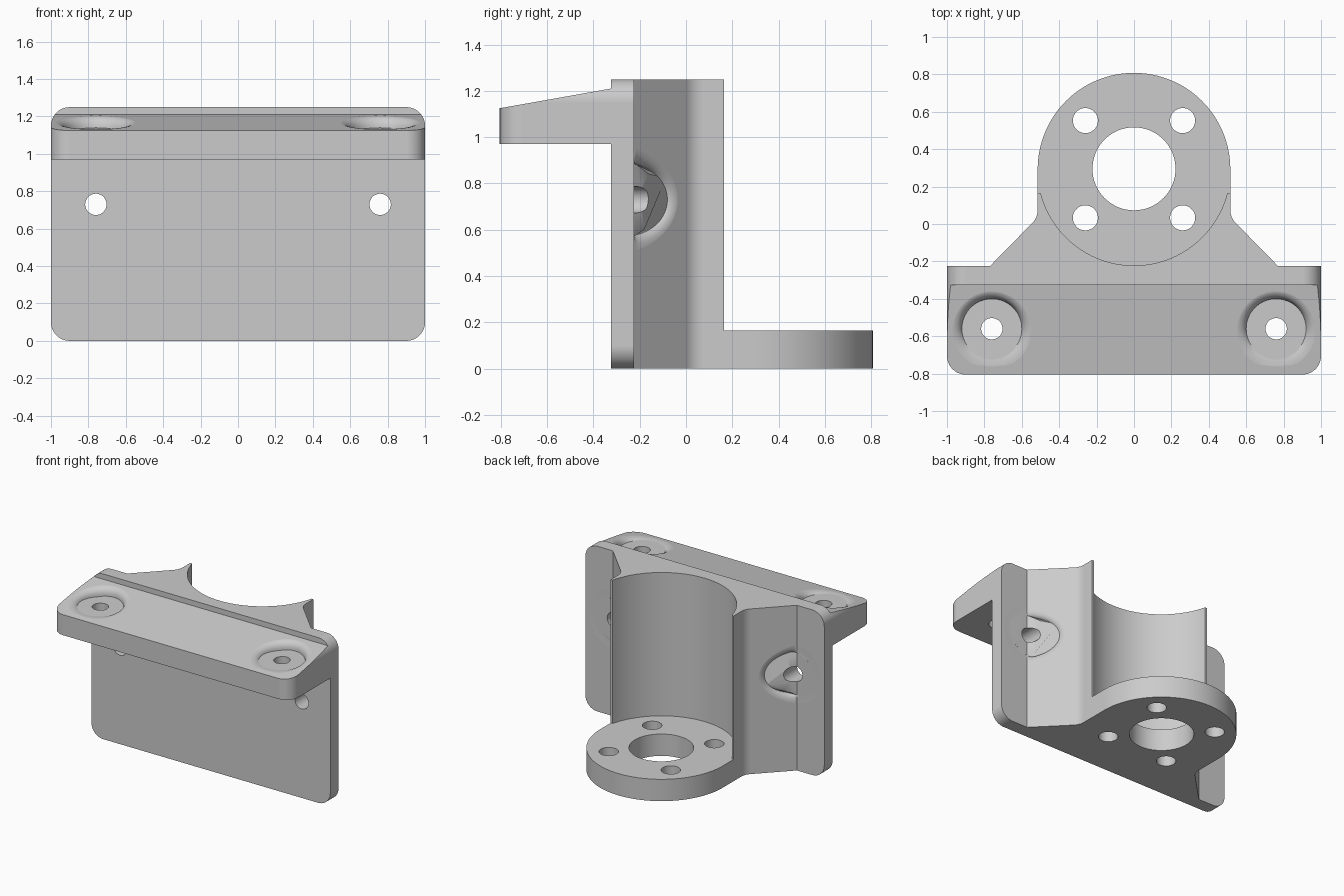
import bpy, bmesh
from math import sin, cos, tan, atan, pi, asin
from mathutils import Vector

cube = bpy.data.objects.get("Cube")
if cube:
    bpy.data.objects.remove(cube)

GREY = bpy.data.materials.new("plain grey")
GREY.use_nodes = True
GREY.diffuse_color = (0.6, 0.6, 0.6, 1)
GREY.node_tree.nodes["Principled BSDF"].inputs["Base Color"].default_value = (0.6, 0.6, 0.6, 1)

# Mapping of (u, v, w) to the world; w is the extrusion direction
ALONG_Z = lambda u, v, w: (u, v, w)
ALONG_Y = lambda u, v, w: (u, w, v)
ALONG_X = lambda u, v, w: (w, u, v)


def finish(bm, name):
    bmesh.ops.recalc_face_normals(bm, faces=bm.faces)
    mesh = bpy.data.meshes.new(name)
    bm.to_mesh(mesh)
    bm.free()
    mesh.materials.append(GREY)
    ob = bpy.data.objects.new(name, mesh)
    bpy.context.collection.objects.link(ob)
    return ob


def loft(bm, rings):
    """Closed solid through rings of equal point count."""
    loops = [[bm.verts.new(p) for p in ring] for ring in rings]
    n = len(loops[0])
    for a, b in zip(loops, loops[1:]):
        for i in range(n):
            j = (i + 1) % n
            bm.faces.new((a[i], a[j], b[j], b[i]))
    bm.faces.new(loops[0])
    bm.faces.new(loops[-1])


def prism(name, outline, low, high, place):
    bm = bmesh.new()
    loft(bm, [[place(u, v, w) for u, v in outline] for w in (low, high)])
    return finish(bm, name)


def arc(cx, cy, r, start, end, steps):
    return [(cx + r * cos(start + (end - start) * i / steps),
             cy + r * sin(start + (end - start) * i / steps)) for i in range(steps + 1)]


def circle(cx, cy, r):
    return arc(cx, cy, r, 0, 2 * pi, 64)[:-1]


def fillet(before, corner, after, r, steps=10):
    """Points of a rounded corner: an arc tangent to both sides."""
    p = Vector(corner)
    da, db = (Vector(before) - p).normalized(), (Vector(after) - p).normalized()
    half = da.angle(db) / 2
    centre = p + (da + db).normalized() * (r / sin(half))
    start = p + da * (r / tan(half)) - centre
    end = p + db * (r / tan(half)) - centre
    turn = start.angle(end)
    points = []
    for i in range(steps + 1):
        t = i / steps
        points.append(tuple(centre + (start * sin((1 - t) * turn) + end * sin(t * turn)) / sin(turn)))
    return points


def rounded_rect(x, low, high, r):
    pts = [(-x, low), (x, low), (x, high), (-x, high)]
    return [q for i in range(4) for q in fillet(pts[i - 1], pts[i], pts[(i + 1) % 4], r)]


def combine(target, tool, operation):
    mod = target.modifiers.new("cut", 'BOOLEAN')
    mod.operation, mod.solver, mod.object = operation, 'EXACT', tool
    bpy.context.view_layer.objects.active = target
    bpy.ops.object.modifier_apply(modifier=mod.name)
    bpy.data.objects.remove(tool)


def screw_recess(name, side, cv, base, height, place):
    """Flat round seat whose rim is rolled over into the surface height(u, v)."""
    cu, r0, roll, steps, n = 0.76, 0.16, 0.068, 8, 72
    rings = [[] for _ in range(steps + 2)]
    for k in range(n):
        c, s = cos(2 * pi * k / n), sin(2 * pi * k / n)
        rise = lambda r: height(cu + r * c, cv + r * s)
        h = max(0, rise(r0))
        slope = atan((rise(r0 + 0.01) - rise(r0)) / 0.01)
        reach = roll * tan((pi / 2 - slope) / 2)
        lean = reach * max(0, 1 - h / reach) / 2
        p0 = Vector((r0, max(0, h - reach)))
        p1 = Vector((r0 + lean * cos(slope), max(0, h + lean * sin(slope))))
        p2 = Vector((r0 + reach * cos(slope), max(0, h + reach * sin(slope)) + 0.0015))
        for i in range(steps + 1):
            t = i / steps
            q = p0 * (1 - t) ** 2 + p1 * 2 * t * (1 - t) + p2 * t * t
            rings[i].append(place(side * (cu + q.x * c), cv + q.x * s, base + q.y))
        rings[-1].append(place(side * (cu + p2.x * c), cv + p2.x * s, base + 0.4))
    bm = bmesh.new()
    loft(bm, rings)
    return finish(bm, name)


# Wall plate with sloping shelf, in side profile
section = [(-0.325, 0), (-0.225, 0), (-0.225, 1.25), (-0.325, 1.25),
           (-0.325, 1.21), (-0.805, 1.125), (-0.805, 0.97), (-0.325, 0.97)]
bracket = prism("mounting_bracket", section, -1, 1, ALONG_X)
combine(bracket, prism("front_rounding", rounded_rect(1, 0, 1.25, 0.1), -1.2, 0.4, ALONG_Y), 'INTERSECT')
combine(bracket, prism("plan_rounding", rounded_rect(1, -0.805, 0.6, 0.1), -0.2, 1.5, ALONG_Z), 'INTERSECT')

# Gusseted body and round flange in one plan outline
CY, R = 0.293, 0.515
right_side = [(0.77, -0.28), (0.77, -0.225)] + fillet((0.77, -0.225), (R, 0.035), (R, CY), 0.1)
left_side = [(-x, y) for x, y in reversed(right_side)]
outline = right_side + arc(0, CY, R, 0, pi, 64) + left_side
combine(bracket, prism("body", outline, 0, 1.25, ALONG_Z), 'UNION')

# Cradle bore, open at the back above the flange
tilt = asin((CY - 0.165) / R)
bore = arc(0, CY, R, pi + tilt, 2 * pi - tilt, 64) + [(0.8, 0.165), (0.8, 1.2), (-0.8, 1.2), (-0.8, 0.165)]
combine(bracket, prism("bore_cutter", bore, 0.165, 1.5, ALONG_Z), 'DIFFERENCE')

# Flange holes
combine(bracket, prism("centre_hole", circle(0, CY + 0.002, 0.222), -0.1, 0.3, ALONG_Z), 'DIFFERENCE')
for sx in (-1, 1):
    for sy in (-1, 1):
        hole = prism("flange_hole", circle(sx * 0.26, CY + sy * 0.26, 0.067), -0.1, 0.3, ALONG_Z)
        combine(bracket, hole, 'DIFFERENCE')

# Screw seats and screw holes in shelf and plate
shelf_rise = lambda x, y: 1.125 + (y + 0.805) * 0.177 - 1.13
gusset_rise = lambda x, z: max(0, 0.77 - x) * 1.02
for side in (-1, 1):
    combine(bracket, screw_recess("shelf_seat", side, -0.56, 1.13, shelf_rise, ALONG_Z), 'DIFFERENCE')
    combine(bracket, screw_recess("plate_seat", side, 0.73, -0.226, gusset_rise, ALONG_Y), 'DIFFERENCE')
    combine(bracket, prism("shelf_hole", circle(side * 0.76, -0.56, 0.057), 0.9, 1.4, ALONG_Z), 'DIFFERENCE')
    combine(bracket, prism("plate_hole", circle(side * 0.76, 0.73, 0.057), -0.4, -0.1, ALONG_Y), 'DIFFERENCE')

# Smooth curves, crisp edges, flat large faces
bpy.ops.object.select_all(action='DESELECT')
bracket.select_set(True)
bpy.context.view_layer.objects.active = bracket
bpy.ops.object.shade_smooth_by_angle(angle=pi / 6)
weighted = bracket.modifiers.new("even_shading", 'WEIGHTED_NORMAL')
weighted.keep_sharp = True
weighted.weight = 100
